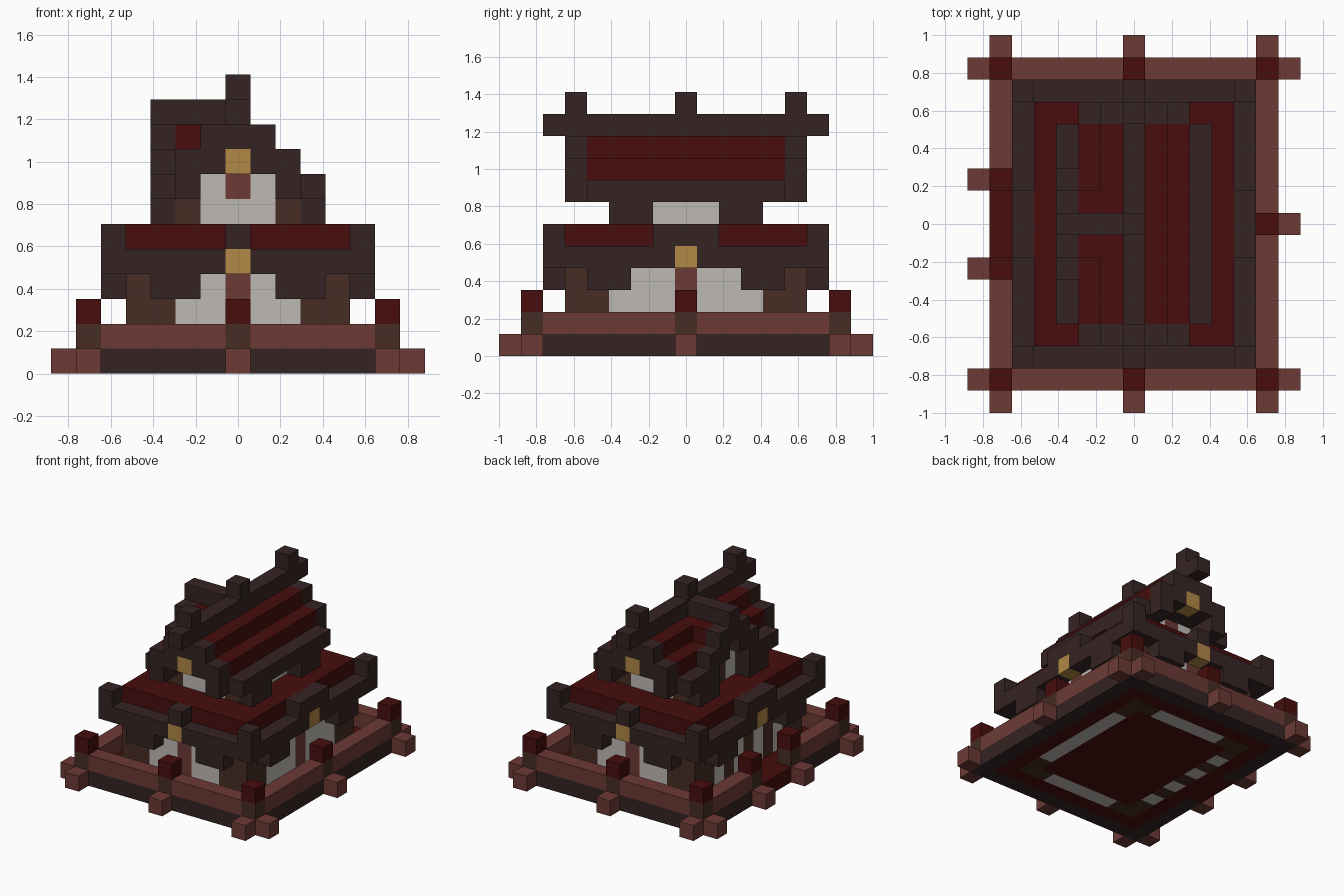
import bpy
import bmesh
from mathutils import Vector

cube = bpy.data.objects.get("Cube")
if cube:
    bpy.data.objects.remove(cube)

U = 2 / 17  # block size


def linear(c):
    c /= 255
    return c / 12.92 if c <= 0.04045 else ((c + 0.055) / 1.055) ** 2.4


def make_material(name, rgb):
    colour = [linear(c) for c in rgb] + [1]
    mat = bpy.data.materials.new(name)
    mat.diffuse_color = colour
    mat.use_nodes = True
    mat.node_tree.nodes["Principled BSDF"].inputs["Base Color"].default_value = colour
    return mat


DARK = make_material("dark timber", (54, 36, 36))
CLAY = make_material("red brown wood", (108, 58, 53))
RED = make_material("deep red", (72, 13, 13))
BROWN = make_material("brown wood", (70, 45, 35))
WHITE = make_material("plaster", (190, 186, 181))
GOLD = make_material("gold", (178, 136, 70))

cells = {}  # block position -> (part, material); later blocks replace earlier ones


def box(part, mat, x, y, z, mirror=""):
    """Fill a block range; x, y, z are a number or (first, last)."""
    spans = [(v, v) if isinstance(v, int) else v for v in (x, y, z)]
    for i in range(spans[0][0], spans[0][1] + 1):
        for j in range(spans[1][0], spans[1][1] + 1):
            for k in range(spans[2][0], spans[2][1] + 1):
                for sx in ((1, -1) if "x" in mirror else (1,)):
                    for sy in ((1, -1) if "y" in mirror else (1,)):
                        cells[(i * sx, j * sy, k)] = (part, mat)


# Base: dark footing, floor, rail with an entrance gap on one side
box("footing", DARK, (-6, 6), (-7, 7), 0)
box("floor", RED, (-5, 5), (-6, 6), 0)
box("floor", RED, -6, (-1, 1), 0)
box("base_rail", CLAY, (-6, 6), 7, 1, "y")
box("base_rail", CLAY, 6, (-7, 7), 1)
box("base_rail", CLAY, -6, (2, 7), 1, "y")

# Rail posts with lanterns and projecting beam ends
for x, y in ((6, 7), (-6, 7), (6, -7), (-6, -7), (0, 7), (0, -7), (6, 0), (-6, 2), (-6, -2)):
    box("rail_post", BROWN, x, y, 1)
    box("lantern", RED, x, y, 2)
    if abs(y) == 7:
        box("beam_end", CLAY, x, y + (1 if y > 0 else -1), 0)
    if x:
        box("beam_end", CLAY, x + (1 if x > 0 else -1), y, 0)

# Lower walls, corner posts and doors
box("lower_wall", WHITE, (-2, 2), 5, (0, 3), "y")
box("lower_wall", WHITE, 4, (-3, 3), (0, 3), "x")
box("corner_post", BROWN, 4, (4, 5), (0, 3), "xy")
box("corner_post", BROWN, 3, 5, (0, 3), "xy")
box("lower_door", CLAY, 0, 5, (1, 3), "y")
box("lower_door", CLAY, 4, 0, (1, 3))
box("side_door", BROWN, -4, 0, (0, 3))
box("side_post", BROWN, -4, 2, (0, 3), "y")

# Lower roof: dark slab, red tiles, wavy eaves with raised corners and crests
box("lower_eaves", DARK, (-5, 5), (-6, 6), 4)
box("lower_tiles", RED, (-4, 4), (-5, 5), 5)
box("lower_eaves", DARK, 5, 6, 5, "xy")
box("lower_eaves", DARK, (2, 3), 6, 3, "xy")
box("lower_eaves", DARK, 5, (3, 4), 3, "xy")
box("eave_crest", DARK, 0, 6, 5, "y")
box("eave_crest", DARK, 5, (-1, 1), 5, "x")
box("gold_plaque", GOLD, 0, 6, 4, "y")
box("gold_plaque", GOLD, 5, 0, 4, "x")

# Upper walls
box("upper_wall", WHITE, (-2, 2), (-3, 3), (6, 7))
box("upper_post", BROWN, 2, 3, 6, "xy")
box("upper_door", CLAY, 0, 3, 7, "y")
box("dormer_door", BROWN, -2, 0, (6, 7))

# Main roof: stepped tiles between dark stepped gables
box("gable_filling", DARK, (-1, 1), (-4, 4), 8)
box("gable_filling", DARK, 0, (-4, 4), 9)
box("upper_eaves", DARK, 3, (-4, 4), 7)
box("upper_eaves", DARK, -3, (2, 4), 7, "y")
box("upper_eaves", DARK, 3, (2, 3), 6, "xy")
box("upper_eaves", DARK, 2, 4, 7, "xy")
for step in (1, 2):
    box("upper_tiles", RED, step, (-4, 4), 10 - step, "x")
    box("main_gable", DARK, step, 5, (9 - step, 10 - step), "xy")
box("main_gable", DARK, 0, 5, 9, "y")
box("gable_plaque", GOLD, 0, 5, 8, "y")
box("ridge", DARK, 0, (-6, 6), 10)
for y in (-5, 0, 5):
    box("ridge_finial", DARK, 0, y, 11)

# Side dormer crossing into the main roof
box("dormer_ridge", DARK, (-3, -1), 0, 10)
box("dormer_ridge", DARK, (-3, -2), 0, 9)
box("dormer_tiles", RED, -2, 1, 9, "y")
for step in (1, 2):
    box("dormer_gable", DARK, -3, step, (9 - step, 10 - step), "y")

# Corner directions of each face, counter-clockwise from outside
AXES = [Vector((1, 0, 0)), Vector((0, 1, 0)), Vector((0, 0, 1))]


def build(part):
    """Join a part's blocks into one mesh, leaving out hidden faces."""
    own = {c: m for c, (p, m) in cells.items() if p == part}
    mats = list(dict.fromkeys(own.values()))
    bm = bmesh.new()
    for cell, mat in own.items():
        centre = Vector(cell) + Vector((0, 0, 0.5))
        for a in range(3):
            for sign in (1, -1):
                normal = AXES[a] * sign
                if tuple(int(v) for v in Vector(cell) + normal) in cells:
                    continue
                u, v = AXES[(a + 1) % 3], AXES[(a + 2) % 3] * sign
                corners = [centre + (normal + u * s + v * t) / 2
                           for s, t in ((-1, -1), (1, -1), (1, 1), (-1, 1))]
                face = bm.faces.new([bm.verts.new(c * U) for c in corners])
                face.material_index = mats.index(mat)
    if bm.faces:
        bmesh.ops.remove_doubles(bm, verts=bm.verts, dist=0.001)
        mesh = bpy.data.meshes.new(part)
        bm.to_mesh(mesh)
        for mat in mats:
            mesh.materials.append(mat)
        bpy.context.collection.objects.link(bpy.data.objects.new(part, mesh))
    bm.free()


for part in dict.fromkeys(p for p, m in cells.values()):
    build(part)
